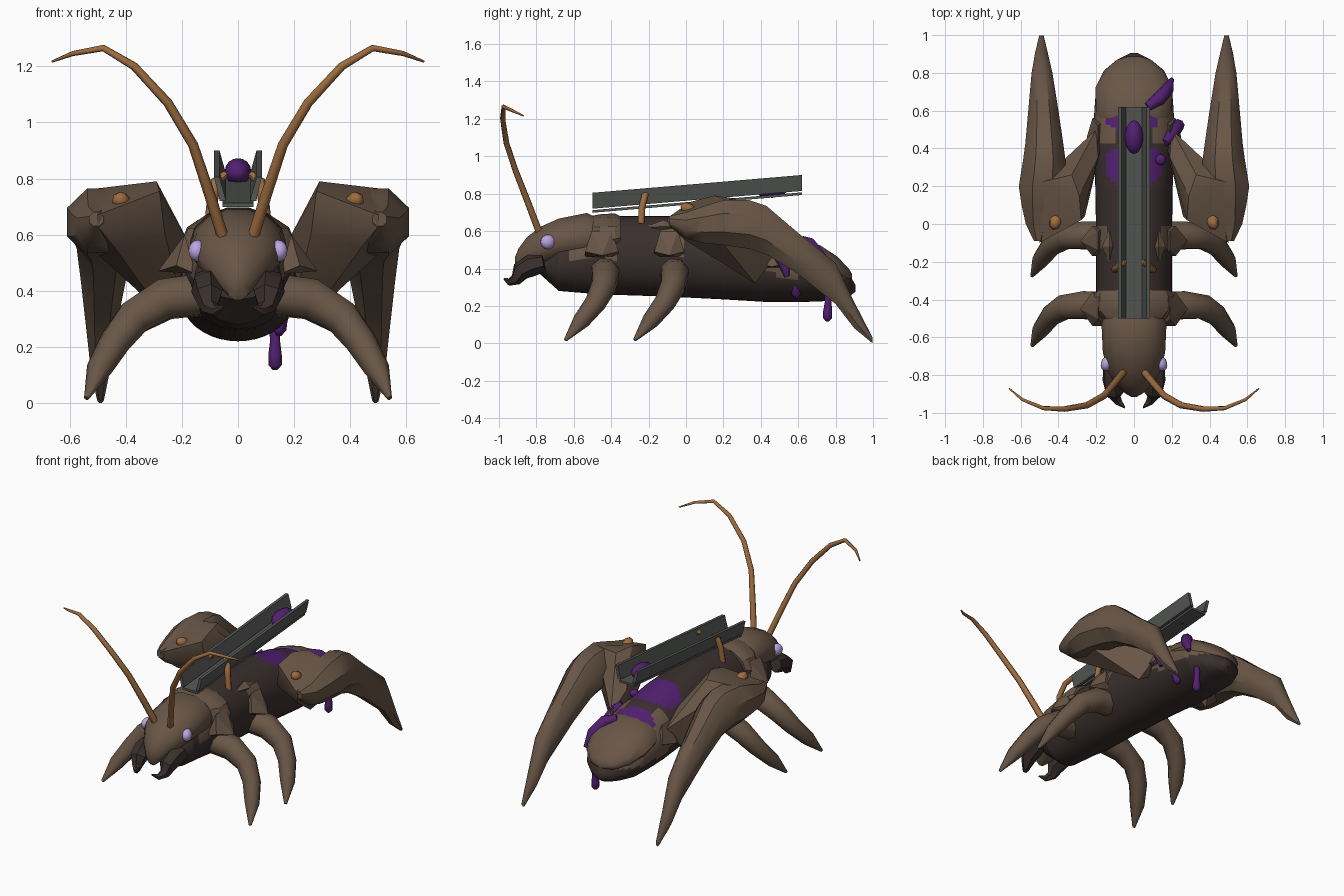
import bpy, bmesh, math
from mathutils import Vector


def material(name, rgb):
    m = bpy.data.materials.new(name)
    m.diffuse_color = (*rgb, 1)
    return m


BROWN = material("brown_shell", (0.14, 0.093, 0.062))
DARK = material("dark_belly", (0.042, 0.029, 0.027))
PURPLE = material("purple_goo", (0.085, 0.014, 0.165))
GREY = material("grey_metal", (0.088, 0.095, 0.088))
AMBER = material("amber", (0.34, 0.15, 0.05))
LILAC = material("lilac_eye", (0.5, 0.38, 0.75))


def finish(name, bm, mats, angle=35, rule=None):
    bmesh.ops.recalc_face_normals(bm, faces=bm.faces)
    if rule:
        for f in bm.faces:
            f.material_index = rule(f.calc_center_median())
    me = bpy.data.meshes.new(name)
    bm.to_mesh(me)
    bm.free()
    for m in mats:
        me.materials.append(m)
    ob = bpy.data.objects.new(name, me)
    bpy.context.collection.objects.link(ob)
    if angle:
        bpy.ops.object.select_all(action='DESELECT')
        ob.select_set(True)
        bpy.context.view_layer.objects.active = ob
        bpy.ops.object.shade_smooth_by_angle(angle=math.radians(angle))
    return ob


def skin(bm, rings):
    """Bridge rings of points with quads and cap both ends."""
    vs = [[bm.verts.new(p) for p in r] for r in rings]
    n = len(vs[0])
    for a, b in zip(vs, vs[1:]):
        for i in range(n):
            j = (i + 1) % n
            bm.faces.new((a[i], a[j], b[j], b[i]))
    bm.faces.new(vs[0])
    bm.faces.new(vs[-1])


def loft(name, stations, mats, n=12, angle=40, rule=None, steps=1, flat=False):
    """Ellipses across y: stations are (y, x, z, rx, rz); flat puts sides, not corners, on the axes."""
    dense = []
    for a, b in zip(stations, stations[1:]):
        dense += [[p + (q - p) * k / steps for p, q in zip(a, b)] for k in range(steps)]
    dense.append(stations[-1])
    ph = math.pi / n if flat else 0
    g = 1 / math.cos(ph)
    turn = [2 * math.pi * i / n + ph for i in range(n)]
    bm = bmesh.new()
    skin(bm, [[(x + g * rx * math.cos(t), y, z + g * rz * math.sin(t)) for t in turn]
              for y, x, z, rx, rz in dense])
    return finish(name, bm, mats, angle, rule)


def tube(name, path, mat, n=8, s=1, angle=62):
    """Round tube along points (x, y, z, radius); s = -1 mirrors it."""
    pts = [Vector((s * x, y, z)) for x, y, z, r in path]
    rings = []
    u = None
    for i, p in enumerate(pts):
        d = (pts[min(i + 1, len(pts) - 1)] - pts[max(i - 1, 0)]).normalized()
        if u is None:
            u = d.cross(Vector((0, 1, 0.3))).normalized()
        u = (u - d * u.dot(d)).normalized()
        v = d.cross(u)
        r = path[i][3]
        rings.append([p + r * (u * math.cos(2 * math.pi * k / n) + v * math.sin(2 * math.pi * k / n))
                      for k in range(n)])
    bm = bmesh.new()
    skin(bm, rings)
    return finish(name, bm, [mat], angle)


def hull(name, points, mat, s=1, angle=30):
    """Faceted solid wrapped round a few corner points."""
    bm = bmesh.new()
    for x, y, z in points:
        bm.verts.new((s * x, y, z))
    bmesh.ops.convex_hull(bm, input=bm.verts)
    bmesh.ops.delete(bm, geom=[v for v in bm.verts if not v.link_faces], context='VERTS')
    return finish(name, bm, [mat], angle)


def blob(name, loc, size, mat, rot=(0, 0, 0), seg=14):
    bm = bmesh.new()
    bmesh.ops.create_uvsphere(bm, u_segments=seg, v_segments=seg // 2 + 1, radius=1)
    bmesh.ops.scale(bm, vec=size, verts=bm.verts)
    ob = finish(name, bm, [mat], 60)
    ob.location, ob.rotation_euler = loc, rot
    return ob


def profile(table):
    """(y, bottom, top, half width) to loft stations."""
    return [(y, 0, (b + t) / 2, w, (t - b) / 2) for y, b, t, w in table]


# Body: shell plates, dark belly and saddle, goo patches
def body_colour(c):
    x, y, z = c
    edge = 0.45 if y < 0.1 else max(0.35, 0.45 - 0.22 * (y - 0.1))
    if z < edge or y > 0.885 or y < -0.62:
        return 1
    if y < -0.36:
        return 0
    if y < -0.13 - 0.1 * (0.6 - z):
        return 1
    if y < 0.0:
        return 0 if abs(x) > 0.14 else 1
    if (x / 0.155) ** 2 + ((y - 0.31) / 0.12) ** 2 < 1:
        return 2
    if ((x + 0.01) / 0.14) ** 2 + ((y - 0.545) / 0.055) ** 2 < 1:
        return 2
    if y < 0.42:
        return 1
    if y < 0.58:
        return 1 if abs(x) < 0.09 else 0
    return 0


loft("body", profile([
    (-0.78, 0.37, 0.43, 0.08), (-0.68, 0.28, 0.58, 0.15), (-0.5, 0.265, 0.65, 0.17),
    (-0.4, 0.26, 0.68, 0.2), (-0.1, 0.25, 0.68, 0.2), (0.2, 0.235, 0.66, 0.205),
    (0.45, 0.22, 0.61, 0.215), (0.6, 0.22, 0.56, 0.21), (0.73, 0.225, 0.51, 0.2),
    (0.82, 0.24, 0.43, 0.15), (0.87, 0.25, 0.37, 0.09), (0.905, 0.275, 0.315, 0.02)]),
    [BROWN, DARK, PURPLE], n=40, steps=10, rule=body_colour)

# Head
loft("head", profile([
    (-0.47, 0.45, 0.67, 0.155), (-0.53, 0.44, 0.70, 0.172), (-0.68, 0.43, 0.67, 0.165),
    (-0.78, 0.41, 0.625, 0.14), (-0.85, 0.385, 0.57, 0.095), (-0.895, 0.365, 0.51, 0.05),
    (-0.915, 0.40, 0.46, 0.015)]), [BROWN], n=14)
# Collar
loft("collar", profile([
    (-0.51, 0.44, 0.68, 0.16), (-0.46, 0.42, 0.69, 0.205), (-0.38, 0.42, 0.695, 0.21),
    (-0.35, 0.45, 0.68, 0.19)]), [BROWN], n=12, angle=30)
# Raised tail shell
loft("tail_shell", profile([
    (0.56, 0.36, 0.565, 0.19), (0.6, 0.34, 0.57, 0.2), (0.72, 0.33, 0.525, 0.205),
    (0.81, 0.32, 0.465, 0.16), (0.87, 0.33, 0.40, 0.09), (0.888, 0.345, 0.37, 0.03)]), [BROWN], n=14)

# Rail: tilted floor and two splayed walls
RAIL = [(-0.5, 0.72), (0.62, 0.815)]


def rail(name, section):
    bm = bmesh.new()
    skin(bm, [[(x, y, z0 + z) for x, z in section] for y, z0 in RAIL])
    finish(name, bm, [GREY], 0)


rail("rail_floor", [(-0.055, -0.022), (0.055, -0.022), (0.055, -0.008), (-0.055, -0.008)])
blob("rail_charge", (0, 0.46, 0.825), (0.048, 0.09, 0.047), PURPLE, (0.085, 0, 0))

for s, side in ((1, "right"), (-1, "left")):
    rail("rail_wall_" + side, [(s * 0.042, 0), (s * 0.065, 0), (s * 0.085, 0.085), (s * 0.066, 0.085)])
    tube("rail_clip_" + side, [(0.1, -0.24, 0.64, 0.02), (0.09, -0.235, 0.73, 0.02),
                               (0.078, -0.22, 0.79, 0.019), (0.045, -0.2, 0.815, 0.014)], AMBER, 6, s)

    # Flared side plates
    for k, (y, h, top) in enumerate(((-0.45, 0.09, 0.6), (-0.09, 0.08, 0.6), (0.46, 0.1, 0.54))):
        hull(f"side_plate_{k}_{side}",
             [(0.19, y - h * 0.6, top), (0.19, y + h * 0.6, top), (0.225, y, top - 0.07),
              (0.285 if k < 2 else 0.25, y, top - 0.13), (0.22, y - h, top - 0.11),
              (0.22, y + h, top - 0.11), (0.15, y - h, top - 0.14), (0.15, y + h, top - 0.14)], BROWN, s, 0)
    # Saddle diamond
    loft("saddle_diamond_" + side,
         [(-0.2, s * 0.13, 0.62, 0.004, 0.01), (-0.12, s * 0.13, 0.625, 0.04, 0.035),
          (-0.04, s * 0.13, 0.62, 0.004, 0.01)], [BROWN], n=4, angle=0)

    # Face: eyes, antennae, jaws
    blob("eye_" + side, (s * 0.143, -0.738, 0.542), (0.032, 0.042, 0.039), LILAC, (0, 0, s * 0.4))
    tube("antenna_" + side,
         [(0.055, -0.785, 0.595, 0.021), (0.10, -0.84, 0.74, 0.02), (0.16, -0.91, 0.92, 0.018),
          (0.25, -0.96, 1.07, 0.017), (0.37, -0.98, 1.20, 0.015), (0.48, -0.975, 1.265, 0.012),
          (0.59, -0.93, 1.245, 0.009), (0.662, -0.87, 1.217, 0.004)], AMBER, 6, s)
    tube("jaw_" + side,
         [(0.115, -0.76, 0.43, 0.05), (0.11, -0.83, 0.415, 0.06), (0.105, -0.885, 0.385, 0.052),
          (0.1, -0.91, 0.34, 0.032), (0.08, -0.945, 0.328, 0.02), (0.05, -0.972, 0.345, 0.005)],
         DARK, 6, s, 35)

    # Walking legs
    for name, dy in (("front_leg_", 0), ("middle_leg_", 0.37)):
        tube(name + side,
             [(0.14, -0.435 + dy, 0.385, 0.078), (0.26, -0.43 + dy, 0.37, 0.078),
              (0.37, -0.44 + dy, 0.305, 0.068), (0.44, -0.485 + dy, 0.215, 0.057),
              (0.495, -0.56 + dy, 0.12, 0.046), (0.54, -0.645 + dy, 0.017, 0.009)], BROWN, 8, s)

    # Jumping legs: blunt faceted thigh and long tapering shin
    hull("hind_thigh_" + side,
         [(0.28, 0.02, 0.755), (0.29, 0.15, 0.79), (0.33, 0.26, 0.775), (0.5, -0.1, 0.67),
          (0.5, -0.09, 0.63), (0.44, -0.01, 0.555), (0.26, 0.04, 0.60), (0.5, 0.22, 0.765),
          (0.5, 0.2, 0.53), (0.19, 0.35, 0.60), (0.17, 0.42, 0.46), (0.27, 0.37, 0.32),
          (0.25, 0.45, 0.5), (0.2, 0.5, 0.5), (0.2, 0.38, 0.36)], BROWN, s)
    loft("hind_shin_" + side,
         [(-0.09, s * 0.505, 0.655, 0.025, 0.025), (0.0, s * 0.505, 0.63, 0.068, 0.07),
          (0.1, s * 0.495, 0.635, 0.1, 0.1), (0.2, s * 0.485, 0.645, 0.125, 0.12),
          (0.34, s * 0.475, 0.635, 0.112, 0.13), (0.43, s * 0.475, 0.605, 0.1, 0.13),
          (0.6, s * 0.48, 0.48, 0.08, 0.11), (0.8, s * 0.487, 0.32, 0.055, 0.11),
          (0.9, s * 0.49, 0.15, 0.035, 0.07), (0.998, s * 0.49, 0.015, 0.012, 0.015)],
         [BROWN], n=8, angle=42, flat=True)
    blob("knee_stud_" + side, (s * 0.415, 0.015, 0.716), (0.034, 0.05, 0.032), AMBER, (-0.5, 0, s * 0.3), 8)

# Goo runs and hanging drips on the right flank
tube("goo_run_rear", [(0.07, 0.62, 0.55, 0.025), (0.13, 0.66, 0.53, 0.037),
                      (0.18, 0.72, 0.46, 0.034), (0.2, 0.765, 0.38, 0.012)], PURPLE)
tube("goo_run_side", [(0.165, 0.43, 0.55, 0.02), (0.195, 0.465, 0.51, 0.036),
                      (0.235, 0.525, 0.43, 0.034), (0.235, 0.54, 0.355, 0.012)], PURPLE)
blob("goo_spot", (0.14, 0.34, 0.59), (0.03, 0.03, 0.025), PURPLE, seg=10)
tube("goo_drip_long", [(0.13, 0.76, 0.3, 0.02), (0.132, 0.76, 0.22, 0.018), (0.132, 0.757, 0.17, 0.024),
                       (0.132, 0.757, 0.135, 0.024), (0.132, 0.757, 0.118, 0.008)], PURPLE)
tube("goo_drip_short", [(0.18, 0.575, 0.34, 0.014), (0.158, 0.585, 0.3, 0.02), (0.147, 0.59, 0.265, 0.026),
                        (0.145, 0.59, 0.24, 0.01)], PURPLE)
